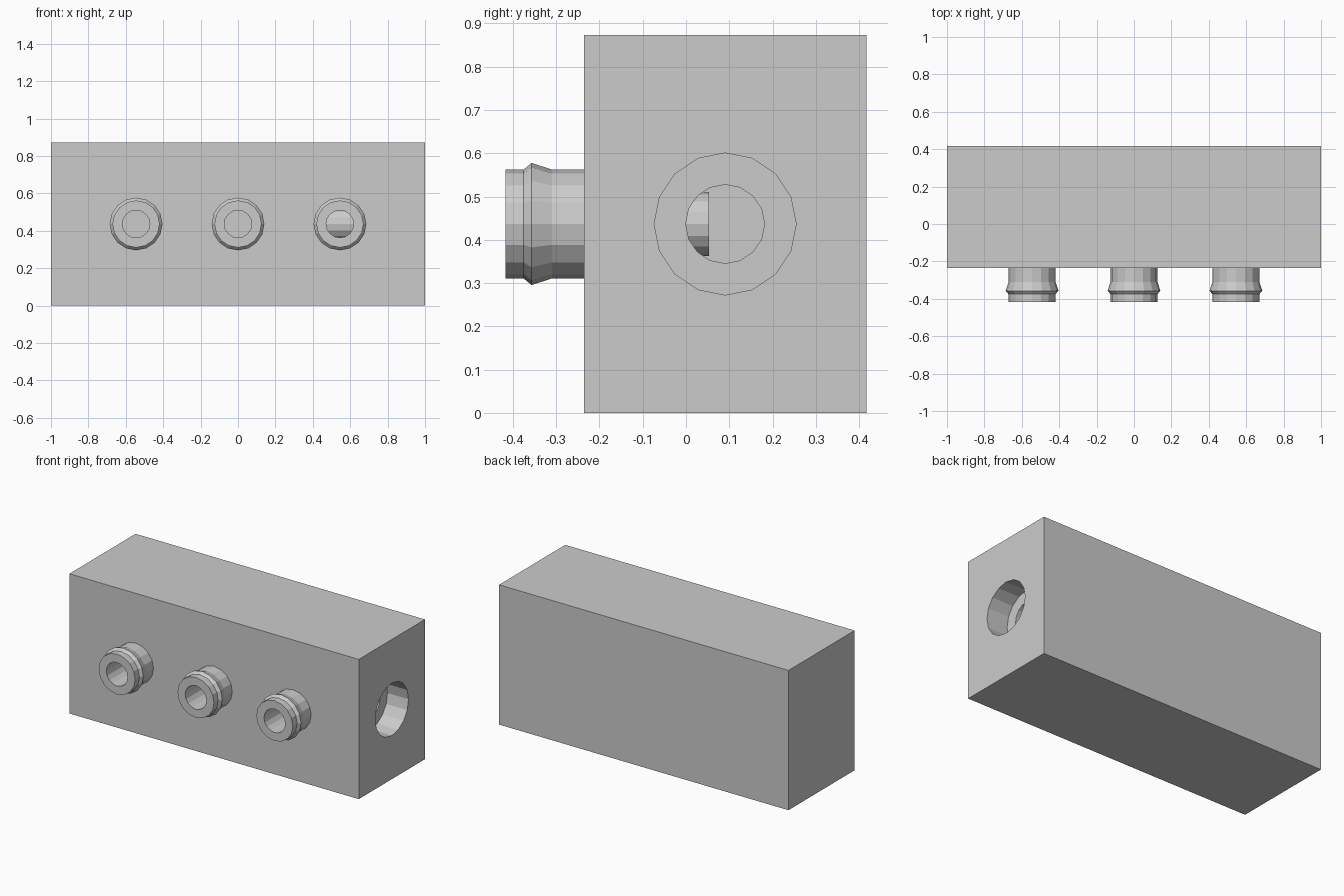
import bpy, bmesh
from math import cos, sin, tau
from mathutils import Vector

if "Cube" in bpy.data.objects:
    bpy.data.objects.remove(bpy.data.objects["Cube"])

SIDES = 16
FRONT, BACK, TIP, HEIGHT = -0.236, 0.417, -0.417, 0.873
MID_Y, MID_Z = (FRONT + BACK) / 2, HEIGHT / 2
NOZZLE_R = 0.126
NOZZLE_X = (-0.545, 0.0, 0.545)
UP = Vector((0, 0, 1))


def ring(bm, centre, axis, radius, offset):
    side = axis.cross(UP)
    return [bm.verts.new(centre + axis * offset + UP * (radius * cos(tau * k / SIDES))
                         + side * (radius * sin(tau * k / SIDES))) for k in range(SIDES)]


def lathe(bm, centre, axis, profile):
    """Revolve (radius, offset) points, close the last ring, return the first."""
    rings = [ring(bm, centre, axis, r, t) for r, t in profile]
    for a, b in zip(rings, rings[1:]):
        for k in range(SIDES):
            n = (k + 1) % SIDES
            bm.faces.new((a[k], a[n], b[n], b[k]))
    bm.faces.new(rings[-1])
    return rings[0]


def loop_edges(bm, loop):
    return [bm.edges.get((a, b)) or bm.edges.new((a, b))
            for a, b in zip(loop, loop[1:] + loop[:1])]


def pierced_face(bm, outline, holes, normal):
    edges = [e for loop in [outline] + holes for e in loop_edges(bm, loop)]
    made = bmesh.ops.triangle_fill(bm, edges=edges, use_beauty=True, normal=normal)
    for f in made["geom"]:
        if isinstance(f, bmesh.types.BMFace):
            f.normal_update()
            if f.normal.dot(normal) < 0:
                f.normal_flip()


def finish(bm, name):
    mesh = bpy.data.meshes.new(name)
    bm.normal_update()
    bm.to_mesh(mesh)
    bm.free()
    bpy.context.collection.objects.link(bpy.data.objects.new(name, mesh))


# Manifold block with a stepped blind inlet in its right end
bm = bmesh.new()
X_AXIS, OUT = Vector((1, 0, 0)), Vector((0, -1, 0))
v = {(x, y, z): bm.verts.new((x, (FRONT, BACK)[y], z * HEIGHT))
     for x in (-1, 1) for y in (0, 1) for z in (0, 1)}
L, R = -1, 1
for corners in (
    ((L, 0, 0), (L, 0, 1), (L, 1, 1), (L, 1, 0)),   # left
    ((L, 1, 0), (L, 1, 1), (R, 1, 1), (R, 1, 0)),   # back
    ((L, 0, 1), (R, 0, 1), (R, 1, 1), (L, 1, 1)),   # top
    ((L, 0, 0), (L, 1, 0), (R, 1, 0), (R, 0, 0)),   # bottom
):
    bm.faces.new([v[c] for c in corners])

inlet = lathe(bm, Vector((1, MID_Y, MID_Z)), X_AXIS,
              [(0.164, 0), (0.164, -0.145), (0.091, -0.145), (0.091, -0.6)])
pierced_face(bm, [v[c] for c in ((R, 0, 0), (R, 1, 0), (R, 1, 1), (R, 0, 1))],
             [inlet], X_AXIS)
ports = [ring(bm, Vector((x, FRONT, MID_Z)), OUT, NOZZLE_R, 0) for x in NOZZLE_X]
pierced_face(bm, [v[c] for c in ((L, 0, 0), (R, 0, 0), (R, 0, 1), (L, 0, 1))],
             ports, OUT)
finish(bm, "manifold_block")

# Barbed nozzles, each with a blind bore running into the block
for name, x in zip(("left", "middle", "right"), NOZZLE_X):
    bm = bmesh.new()
    lathe(bm, Vector((x, 0, MID_Z)), OUT,
          [(NOZZLE_R, -FRONT), (NOZZLE_R, 0.31), (0.141, 0.357), (NOZZLE_R, 0.375),
           (NOZZLE_R, -TIP), (0.0735, -TIP), (0.0735, -0.053)])
    finish(bm, name + "_nozzle")
